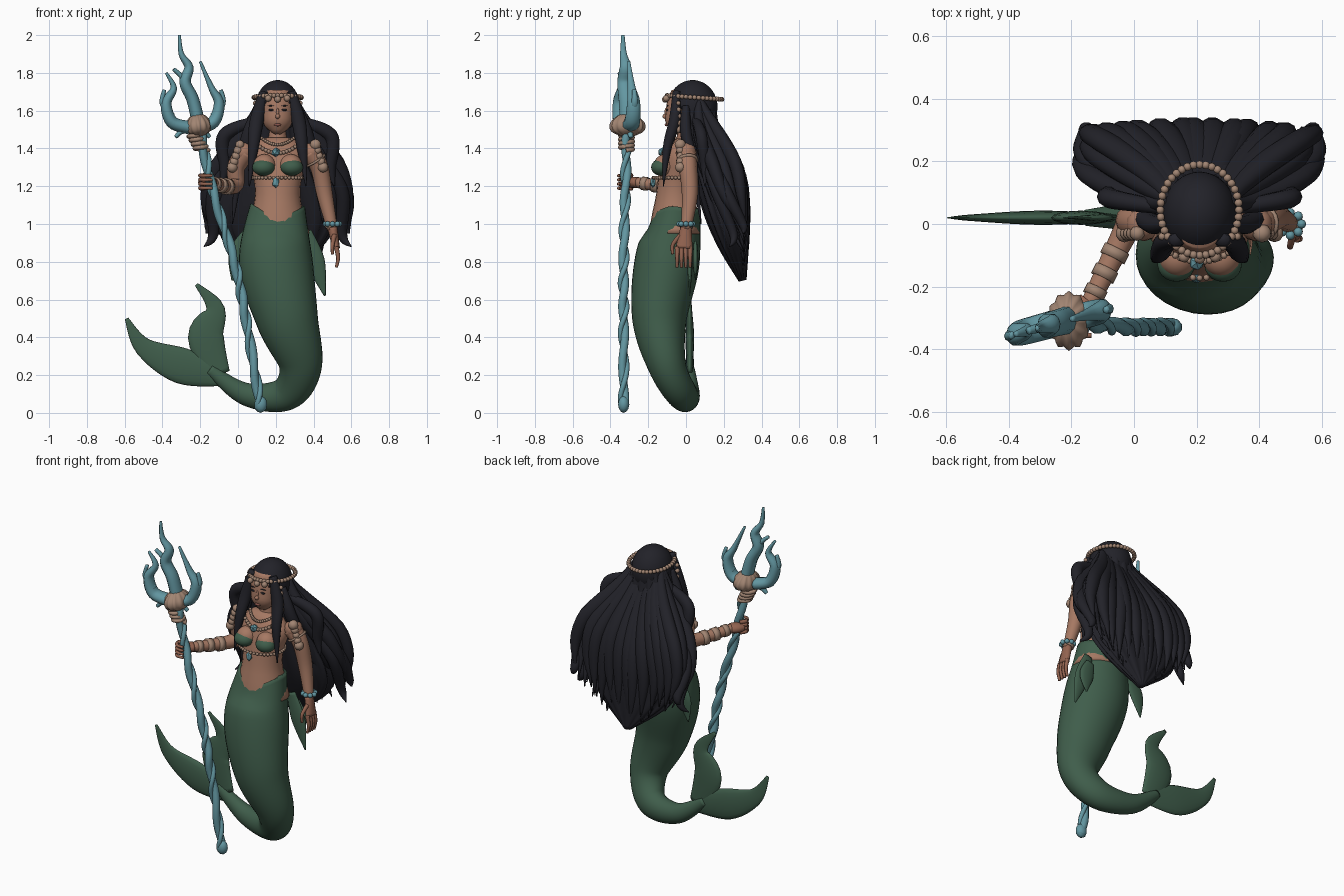
import bpy, bmesh, random
from math import sin, cos, pi
from mathutils import Vector, Matrix

random.seed(4)
if "Cube" in bpy.data.objects:
    bpy.data.objects.remove(bpy.data.objects["Cube"])
CENTRE = .21  # body centre line in x
SIDES = (-1, 1)


def material(name, *rgb):
    made = bpy.data.materials.new(name)
    made.use_nodes = True
    made.diffuse_color = (*rgb, 1)
    made.node_tree.nodes["Principled BSDF"].inputs["Base Color"].default_value = (*rgb, 1)
    return made


skin = material("warm skin", .38, .19, .125)
ruddy = material("ruddy skin", .29, .125, .08)
green = material("sea green", .05, .11, .07)
black = material("black hair", .016, .016, .022)
teal = material("coral teal", .125, .31, .36)
beige = material("shell beige", .36, .235, .17)
brown = material("lip brown", .25, .09, .07)


def finish(name, mesh, colour, smooth=True):
    bmesh.ops.recalc_face_normals(mesh, faces=mesh.faces)
    data = bpy.data.meshes.new(name)
    mesh.to_mesh(data)
    mesh.free()
    data.materials.append(colour)
    data.polygons.foreach_set("use_smooth", [smooth] * len(data.polygons))
    made = bpy.data.objects.new(name, data)
    bpy.context.collection.objects.link(made)
    return made


def along(knots, t):
    """Smooth curve through evenly spaced numbers or vectors."""
    last = len(knots) - 1
    i = min(int(t * last), last - 1)
    f = t * last - i
    a, b, c, d = (knots[min(max(j, 0), last)] for j in range(i - 1, i + 3))
    return b + f / 2 * (c - a + f * (2 * a - 5 * b + 4 * c - d + f * (3 * (b - c) + d - a)))


def profile(*knots):
    return lambda t: along(knots, t)


def spline(points, steps):
    knots = [Vector(p) for p in points]
    count = steps * (len(knots) - 1)
    return [along(knots, i / count) for i in range(count + 1)]


def sweep(mesh, points, width, depth=1, seg=12, steps=6, ribs=0):
    """Run an ellipse along points; depth is a ratio to width or a profile."""
    path = spline(points, steps)
    end = len(path) - 1
    rings = []
    for i, centre in enumerate(path):
        t = i / end
        w = max(width(t), .003)
        d = max(depth(t), .003) if callable(depth) else w * depth
        tangent = (path[min(i + 1, end)] - path[max(i - 1, 0)]).normalized()
        across = Vector((0, 1, 0)).cross(tangent).normalized()
        outward = tangent.cross(across)
        ring = []
        for k in range(seg):
            angle = 2 * pi * k / seg
            bulge = 1 + (.06 * cos(ribs * angle) if ribs else 0)
            offset = across * w * cos(angle) + outward * d * sin(angle)
            ring.append(mesh.verts.new(centre + offset * bulge))
        rings.append(ring)
    for lower, upper in zip(rings, rings[1:]):
        for k in range(seg):
            mesh.faces.new((lower[k - 1], lower[k], upper[k], upper[k - 1]))
    mesh.faces.new(rings[0])
    mesh.faces.new(rings[-1])


def sweeps(name, colour, paths, width, depth=1, **options):
    mesh = bmesh.new()
    for path in paths:
        sweep(mesh, path, width, depth, **options)
    return finish(name, mesh, colour)


def blobs(name, colour, items, detail=2, smooth=True):
    """Ellipsoids given as (location, radius or radii)."""
    mesh = bmesh.new()
    for place, size in items:
        radii = size if isinstance(size, tuple) else (size,) * 3
        shape = Matrix.Translation(place) @ Matrix.Diagonal((*radii, 1))
        bmesh.ops.create_icosphere(mesh, subdivisions=detail, radius=1, matrix=shape)
    return finish(name, mesh, colour, smooth)


def pair(x, y, z):
    return [(CENTRE + side * x, y, z) for side in SIDES]


def upright(y, *outline):
    return [(x, y, z) for x, z in outline]


# Tail: one sweep, with the waistline dipping at the front
tail = sweeps("tail", green, [[
    (CENTRE, -.05, 1.1), (.2, -.1, .8), (.26, -.14, .5), (.33, -.1, .25),
    (.25, -.02, .1), (.04, .02, .1), (-.15, .02, .23)]],
    profile(.145, .195, .165, .115, .09, .06, .03), .88, seg=32, steps=9)
for vert in tail.data.vertices:
    height = max(vert.co.z - .9, 0)
    front = min(max(-.05 - vert.co.y, 0) / .15, 1)
    vert.co.z -= height * front ** 2 / 2

# Flukes and hip fins
sweeps("flukes", green, [
    upright(.02, (-.1, .2), (-.17, .4), (-.12, .55), (-.22, .68)),
    upright(.02, (-.08, .2), (-.3, .25), (-.5, .35), (-.59, .5))],
    profile(.06, .095, .05, .01), .24, seg=16)
sweeps("hip_fins", green, [
    upright(.02, (.36, .96), (.41, .8), (.46, .62)),
    upright(.05, (.37, .9), (.4, .8), (.4, .7)),
    upright(.02, (.06, .96), (0, .84), (-.03, .7))],
    profile(.03, .05, .005), .3)

# Torso, neck and shoulders
sweeps("torso", skin, [[(CENTRE, -.06, .95), (CENTRE, -.05, 1.2), (CENTRE, -.01, 1.45)]],
       profile(.17, .145, .12, .13, .16, .09), profile(.135, .125, .105, .1, .09, .05), seg=24)
sweeps("neck", skin, [[(CENTRE, 0, 1.4), (CENTRE, 0, 1.58)]], profile(.06, .045, .045))
blobs("shoulders", skin, [(place, .055) for place in pair(.18, 0, 1.38)])
blobs("breasts", skin, [(place, .06) for place in pair(.07, -.11, 1.31)], 3)
blobs("bra_cups", green, [(place, (.06, .055, .045)) for place in pair(.075, -.13, 1.3)], 3)

# Face
sweeps("face", skin, [[(CENTRE, -.06, 1.48), (CENTRE, -.03, 1.58), (CENTRE, -.01, 1.7)]],
       profile(.022, .07, .083, .085, .07), .95, seg=20)
blobs("nose", skin, [((CENTRE, -.11, 1.57), (.013, .015, .014)), ((CENTRE, -.105, 1.59), (.008, .01, .025))])
blobs("lips", brown, [((CENTRE, -.105, 1.525), (.02, .008, .008))])
blobs("eyes", black, [(place, (.016, .006, .006)) for place in pair(.034, -.1, 1.604)])
blobs("brows", black, [(place, (.02, .005, .003)) for place in pair(.036, -.098, 1.626)])

# Arms: the right one reaches forward to the staff
left_path = [(.38, 0, 1.38), (.43, .01, 1.3), (.46, .02, 1.15), (.5, 0, .97)]
right_path = [(.04, 0, 1.38), (-.01, .01, 1.3), (-.02, -.01, 1.2), (-.15, -.27, 1.22)]
arm_width = profile(.055, .048, .042, .028)
sweeps("left_arm", skin, [left_path], arm_width)
sweeps("right_arm", skin, [right_path], arm_width)

# Relaxed left hand
sweeps("left_palm", ruddy, [[(.5, 0, .98), (.52, -.01, .87)]], profile(.026, .02), profile(.03, .045))
finger = profile(.013, .008)
rows = [-.047 + .023 * k for k in range(4)]
sweeps("left_fingers", ruddy, [[(.52, y, .88), (.53, y, .82), (.52, y, .77)] for y in rows]
       + [[(.51, -.03, .94), (.5, -.07, .89), (.5, -.07, .84)]], finger, seg=8)

# Right hand wrapped round the staff
sweeps("right_palm", ruddy, [[(-.14, -.25, 1.22), (-.19, -.31, 1.22)]], profile(.028, .03, .02), 1.4)
sweeps("right_fingers", ruddy, [
    [(-.155 - .045 * cos(a), -.32 - .04 * sin(a), 1.19 + .022 * k) for a in (-1, 0, 1, 2)]
    for k in range(4)], finger, seg=8)

# Hair cap, cleared away from the face
cap = blobs("hair_cap", black, [((CENTRE, .035, 1.62), (.118, .132, .142))], 4)
for vert in cap.data.vertices:
    hairline = 1.665 - abs(vert.co.x - CENTRE) / 2
    if vert.co.z < hairline:
        vert.co.y = max(vert.co.y, -.015)

# Back hair: a ribbed core under three layers of locks
sweeps("hair_core", black, [[(CENTRE, .05, 1.66), (.2, .1, 1.4), (.2, .2, 1.1), (.2, .25, .9), (.2, .3, .7)]],
       profile(.1, .19, .31, .25, .02), profile(.1, .09, .11, .08, .02), seg=64, ribs=16)
spread = profile(.08, .17, .31, .35, .32)
lean = profile(.07, .12, .2, .25, .31)
locks = []
for layer in SIDES + (0,):
    for k in range(13):
        u = k / 6 - 1 + random.uniform(-.05, .05)
        length = .97 - .22 * abs(u) - random.uniform(0, .08)
        phase = random.uniform(0, pi)
        lock = []
        for step in range(9):
            t = step / 8
            wave = .02 * t * sin(5 * t + phase)
            fullness = .09 * layer * sin(pi * t) * (1 - u * u / 3)
            lock.append((CENTRE + u * spread(t) + wave, lean(t) + fullness, 1.66 - t * length))
        locks.append(lock)
sweeps("back_locks", black, locks, profile(.025, .045, .045, .033, .003), .8, seg=10, steps=2)

# Loose side curls and locks framing the face
curls = [
    [(.07, -.05, 1.7), (.11, -.06, 1.55), (.13, -.1, 1.4), (.15, -.12, 1.2)],
    [(.1, 0, 1.62), (.15, 0, 1.48), (.2, .04, 1.3), (.24, .08, 1)],
    [(.1, .05, 1.55), (.28, .08, 1.47), (.28, .1, 1.3), (.3, .1, 1.2)],
    [(.12, .06, 1.5), (.33, .15, 1.2), (.34, .25, .95), (.39, .23, .88)],
    [(.12, .08, 1.5), (.35, .2, 1.2), (.36, .3, 1), (.38, .3, .95)]]
sweeps("side_curls", black, [[(CENTRE + side * x, y, z) for x, y, z in curl] for curl in curls for side in SIDES],
       profile(.025, .037, .028, .003), .85, seg=10, steps=8)

# Twisted coral staff
axis = spline([(.12, -.33, .02), (.05, -.33, .45), (-.02, -.33, .8), (-.14, -.32, 1.2), (-.21, -.31, 1.55)], 12)


def twist(radius, phase):
    return [p + radius * Vector((cos(i * .7 + phase), sin(i * .7 + phase), 0)) for i, p in enumerate(axis)]


sweeps("staff", teal, [twist(.008, 0)], profile(.022, .022), seg=10, steps=2)
sweeps("staff_vine", teal, [twist(.017, pi)], profile(.014, .014), seg=8, steps=2)
blobs("staff_foot", teal, [((.12, -.33, .045), (.035, .03, .045))])


# Flame-like prongs, turned slightly about the staff
def prong(side, *outline):
    return [(side * x - .24, side * x * .27 - .315, z) for x, z in outline]


main, stubs = [prong(1, (.03, 1.54), (0, 1.66), (-.04, 1.75), (-.02, 1.83), (-.06, 1.9), (-.07, 2))], []
stubs.append(prong(-1, (.02, 1.7), (.05, 1.77), (.1, 1.82)))
for side in SIDES:
    tip = (.09 - .05 * side, 1.83 + .03 * side)
    main.append(prong(side, (.02, 1.51), (.11, 1.54), (.14, 1.64), (.1, 1.72), tip))
    stubs.append(prong(side, (.11, 1.57), (.16, 1.64), (.15, 1.71)))
    stubs.append(prong(side, (.02, 1.5), (.06, 1.49), (.09, 1.46)))
sweeps("prongs", teal, main, profile(.035, .028, .007), 1.3, seg=10)
sweeps("stubs", teal, stubs, profile(.02, .01), 1.2, seg=8)

# Ribbed shell and cord on the staff head
sweeps("shell", beige, [[(-.2, -.31, 1.465), (-.22, -.31, 1.59)]],
       profile(.025, .06, .066, .045, .01), 1.35, seg=48, steps=16, ribs=12)
sweeps("cord", beige, [[(-.19 + .034 * cos(a) - a / 600, -.315 + .034 * sin(a), 1.39 + a / 300)
                        for a in range(26)]], profile(.012, .012), seg=8, steps=4)

# Bead strings: circlet, waist chain, necklaces, drops and shoulder clusters
beads = []
for k in range(40):
    a = pi * k / 20
    beads.append(((CENTRE + .126 * cos(a), .045 + .145 * sin(a), 1.67 - .01 * sin(a)), .013))
    beads.append(((CENTRE + .137 * cos(a), -.055 + .118 * sin(a), 1.245), .01))
for k in range(17):
    s = k / 8 - 1
    beads.append(((CENTRE + .125 * s, -.12 + .05 * s * s, 1.375 + .06 * s * s), .011))
    beads.append(((CENTRE + .085 * s, -.105 + .05 * s * s, 1.42 + .035 * s * s), .009))
for k in range(5):
    beads += [(place, .012 + .002 * k) for place in pair(.12, -.04, 1.64 - .035 * k)]
    beads += [(place, random.uniform(.02, .03)) for place in pair(.2 + .01 * k, -.03, 1.42 - .03 * k)]
beads += [(place, .018) for place in pair(.05, -.105, 1.665) + [(CENTRE, -.11, 1.66)]]
blobs("beads", beige, beads)

# Bands along the arms, then teal gems
for name, path, spots in (("left_bands", left_path, (6, 28)), ("right_bands", right_path, (23, 25, 27))):
    dense = spline(path, 10)
    mesh = bmesh.new()
    for spot in spots:
        radius = arm_width(spot / 30) * 1.15
        sweep(mesh, dense[spot:spot + 2], profile(radius, radius), seg=16, steps=1)
    finish(name, mesh, beige)
wrist = [pi * k / 4 for k in range(8)]
blobs("wrist_gems", teal, [((.5 + .036 * cos(a), .036 * sin(a), 1), .015) for a in wrist])
blobs("chest_gems", teal, [((.2, -.125, 1.38), .025), ((.2, -.175, 1.22), (.02, .015, .03))], 1, False)
